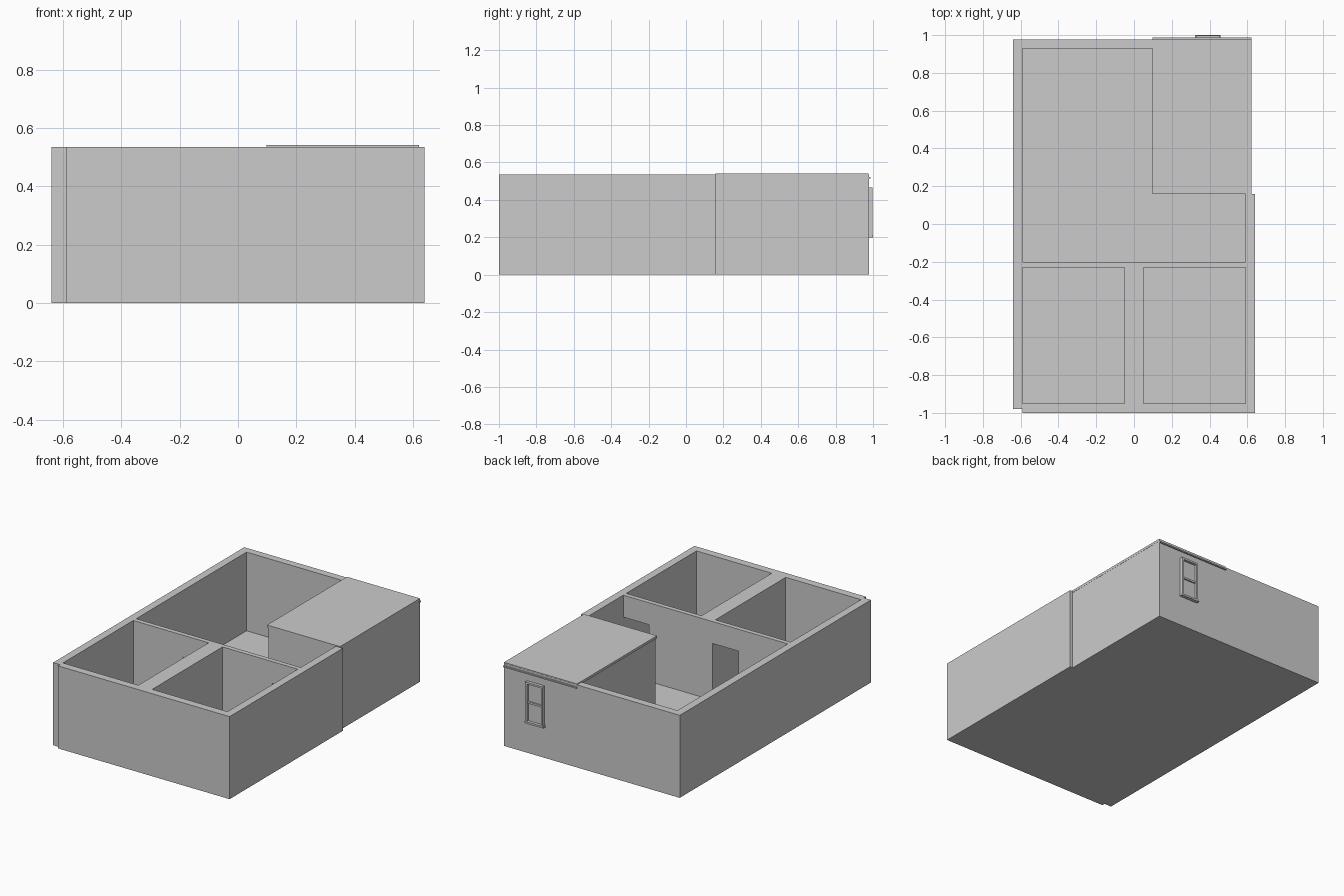
import bpy
import bmesh
from mathutils import Matrix, Vector

if "Cube" in bpy.data.objects:
    bpy.data.objects.remove(bpy.data.objects["Cube"])


def boxes(name, specs):
    """One object made of axis-aligned boxes (x0, x1, y0, y1, z0, z1)."""
    bm = bmesh.new()
    for x0, x1, y0, y1, z0, z1 in specs:
        centre = Vector(((x0 + x1) / 2, (y0 + y1) / 2, (z0 + z1) / 2))
        size = Matrix.Diagonal((x1 - x0, y1 - y0, z1 - z0, 1))
        bmesh.ops.create_cube(bm, size=1, matrix=Matrix.Translation(centre) @ size)
    mesh = bpy.data.meshes.new(name)
    bm.to_mesh(mesh)
    bm.free()
    obj = bpy.data.objects.new(name, mesh)
    bpy.context.collection.objects.link(obj)
    return obj


H = 0.535        # wall height
DOOR = 0.393     # door head height
BACK = 0.978     # back face of the house
F = 0.025        # floor height

# Floor slab
boxes("floor", [(-0.60, 0.60, -0.96, 0.94, 0, F)])

# Outer walls
boxes("left_wall", [(-0.64, -0.59, -0.98, BACK, 0, H)])
boxes("front_wall", [(-0.59, 0.64, -1.0, -0.95, 0, H)])
boxes("right_wall", [(0.59, 0.64, -0.95, 0.16, 0, H)])
boxes("back_wall", [(-0.59, 0.62, 0.93, BACK, 0, H)])

# Cross wall with a doorway into each front room
boxes("cross_wall", [
    (-0.59, -0.235, -0.23, -0.20, 0, H),
    (-0.235, -0.05, -0.23, -0.20, DOOR, H),
    (-0.05, 0.405, -0.23, -0.20, 0, H),
    (0.405, 0.59, -0.23, -0.20, DOOR, H),
])
boxes("divider_wall", [(-0.05, 0.05, -0.95, -0.23, 0, H)])

# Roofed corner room
boxes("corner_room_walls", [
    (0.105, 0.145, 0.16, 0.93, 0, 0.525),
    (0.145, 0.62, 0.16, 0.20, 0, 0.525),
    (0.58, 0.62, 0.20, 0.93, 0, 0.525),
])
boxes("roof", [(0.097, 0.621, 0.159, 0.977, 0.525, 0.541)])
boxes("eave_strip", [(0.097, 0.621, 0.97, 0.987, 0.514, 0.522)])

# Sash window on the back wall
wx0, wx1, wz0, wz1, t = 0.33, 0.455, 0.20, 0.467, 0.012
mid = (wz0 + wz1) / 2
boxes("window_frame", [
    (wx0, wx0 + t, 0.97, 0.998, wz0 + t, wz1 - t),
    (wx1 - t, wx1, 0.97, 0.998, wz0 + t, wz1 - t),
    (wx0, wx1, 0.97, 0.998, wz1 - t, wz1),
    (wx0 + t, wx1 - t, 0.97, 0.99, mid - t / 2, mid + t / 2),
])
boxes("window_panes", [(wx0 + t, wx1 - t, 0.97, 0.981, wz0 + t, wz1 - t)])
boxes("window_sill", [(wx0 - 0.006, wx1 + 0.004, 0.97, 1.0, wz0, wz0 + t)])
